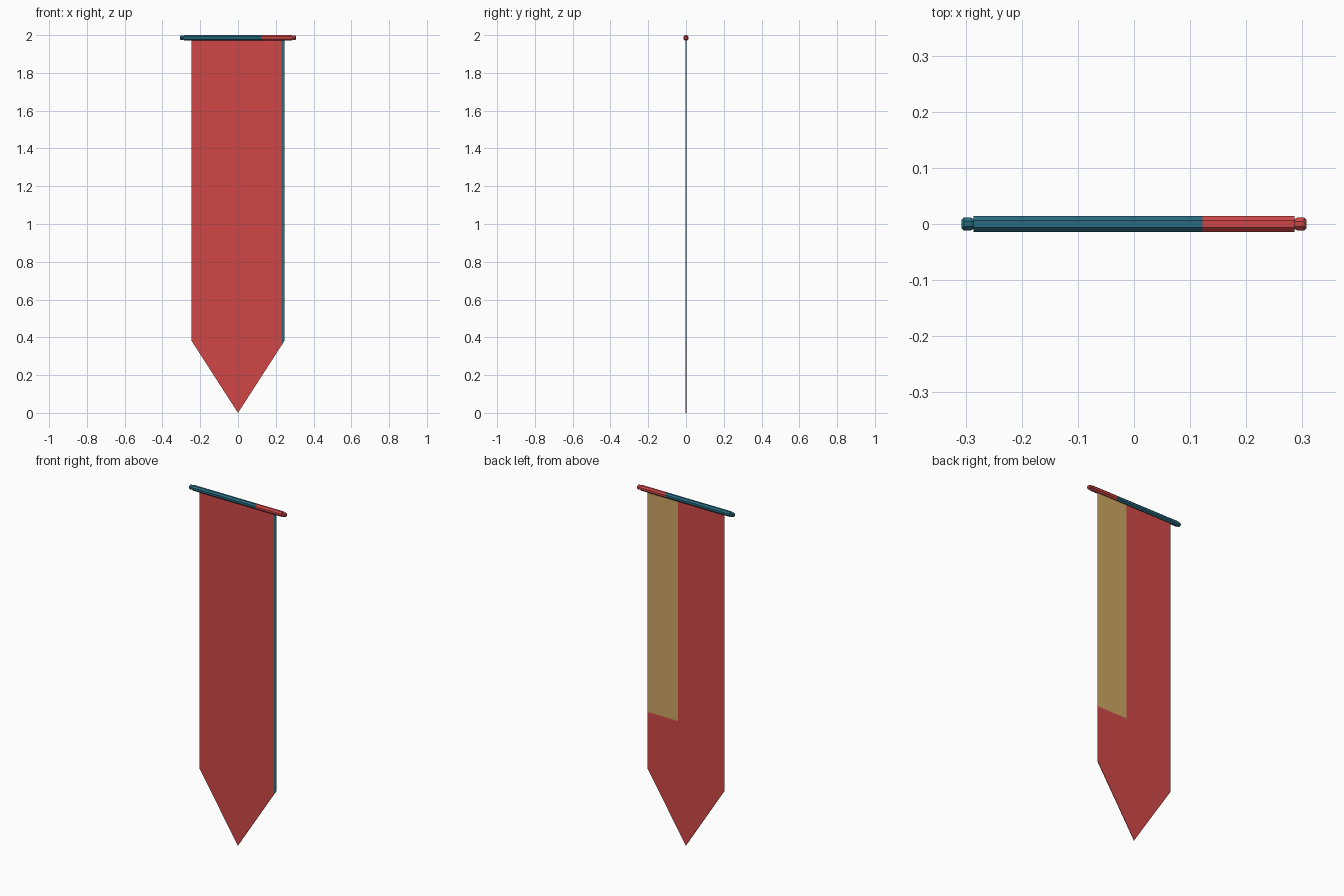
import bpy, bmesh, math
from mathutils import Vector

if "Cube" in bpy.data.objects:
    bpy.data.objects.remove(bpy.data.objects["Cube"])


def material(name, rgb):
    m = bpy.data.materials.new(name)
    m.diffuse_color = (*rgb, 1)
    m.use_nodes = True
    m.node_tree.nodes["Principled BSDF"].inputs["Base Color"].default_value = m.diffuse_color
    return m


MATS = [material("red", (0.638, 0.064, 0.064)),
        material("teal", (0.022, 0.147, 0.214)),
        material("gold", (0.62, 0.38, 0.126))]
RED, TEAL, GOLD = range(3)


def cut(bm, co, no):
    bmesh.ops.bisect_plane(bm, geom=bm.verts[:] + bm.edges[:] + bm.faces[:],
                           plane_co=co, plane_no=no, dist=1e-6)


def finish(bm, name, rule):
    bmesh.ops.recalc_face_normals(bm, faces=bm.faces[:])
    for f in bm.faces:
        f.material_index = rule(f.calc_center_median(), f.normal)
    me = bpy.data.meshes.new(name)
    bm.to_mesh(me)
    bm.free()
    for m in MATS:
        me.materials.append(m)
    ob = bpy.data.objects.new(name, me)
    bpy.context.collection.objects.link(ob)
    return ob


# Cloth: pointed pennant, thin sheet
T = 0.0015
W = 0.245
bm = bmesh.new()
outline = [(-W, 1.985), (-W, 0.38), (0, 0), (W, 0.38), (W, 1.985)]
face = bm.faces.new([bm.verts.new((x, -T, z)) for x, z in outline])
ext = bmesh.ops.extrude_face_region(bm, geom=[face])
bmesh.ops.translate(bm, vec=(0, 2 * T, 0),
                    verts=[v for v in ext["geom"] if isinstance(v, bmesh.types.BMVert)])
for x in (0.05, 0.231):
    cut(bm, (x, 0, 0), (1, 0, 0))
cut(bm, (0, 0, 0.705), (0, 0, 1))


def cloth_colour(c, n):
    if n.y > 0.5:                       # gold panel on the back
        return GOLD if c.x > 0.05 and c.z > 0.705 else RED
    return TEAL if c.x > 0.231 else RED  # teal hem on the front right edge


finish(bm, "banner_cloth", cloth_colour)

# Rod: lathed eight-sided bar with small end knobs
R = 0.0141 / math.cos(math.pi / 8)
Z = 2 - 0.0141
half = [(0.307, 0.009), (0.303, 0.0125), (0.291, 0.0125), (0.286, 0.0095), (0.286, R)]
profile = [(-x, r) for x, r in half] + [(x, r) for x, r in reversed(half)]
bm = bmesh.new()
N = 8
rings = []
for x, r in profile:
    rings.append([bm.verts.new((x, r * math.cos(a), Z + r * math.sin(a)))
                  for a in (math.tau * (i + 0.5) / N for i in range(N))])
for a, b in zip(rings, rings[1:]):
    for i in range(N):
        j = (i + 1) % N
        bm.faces.new((a[i], a[j], b[j], b[i]))
bm.faces.new(rings[0])
bm.faces.new(rings[-1])
cut(bm, (0.122, 0, 0), (1, 0, 0))
finish(bm, "banner_rod", lambda c, n: RED if c.x > 0.122 else TEAL)
